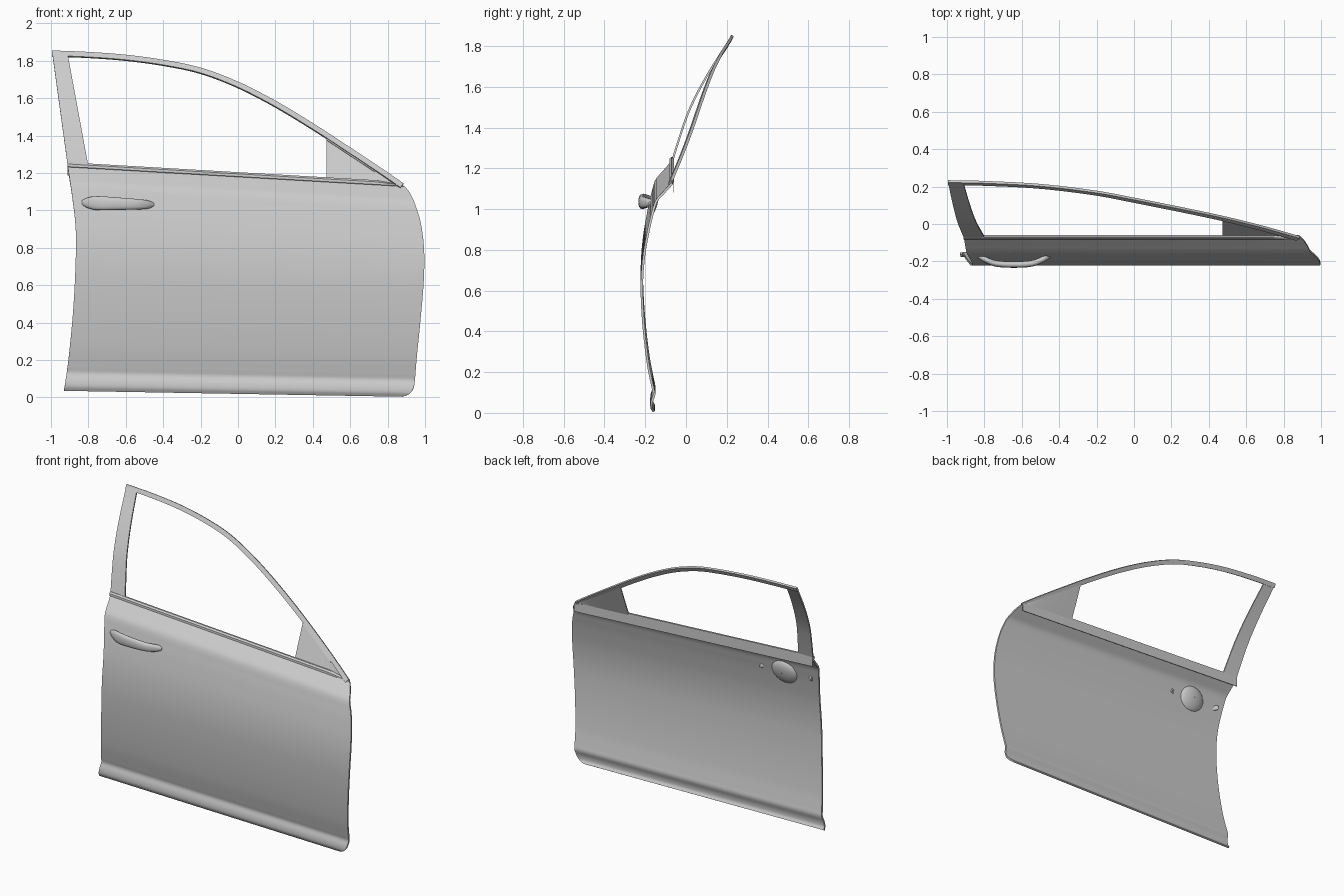
import bpy, math
from mathutils import Vector

cube = bpy.data.objects.get("Cube")
if cube:
    bpy.data.objects.remove(cube)

paint = bpy.data.materials.new("light_grey_paint")
paint.use_nodes = True
GREY = (0.6, 0.6, 0.6, 1)
paint.diffuse_color = GREY
paint.node_tree.nodes["Principled BSDF"].inputs["Base Color"].default_value = GREY


def smooth(points):
    """Return a smooth function through (position, value) pairs."""
    n = len(points)

    def slope(i):
        a, b = points[max(i - 1, 0)], points[min(i + 1, n - 1)]
        return (b[1] - a[1]) / (b[0] - a[0])

    def f(t):
        t = min(max(t, points[0][0]), points[-1][0])
        i = next(k for k in range(n - 1) if t <= points[k + 1][0])
        (a, p), (b, q) = points[i], points[i + 1]
        h = b - a
        s = (t - a) / h
        return (p * (1 + 2 * s) * (1 - s) ** 2 + q * s * s * (3 - 2 * s)
                + h * s * (1 - s) * (slope(i) * (1 - s) - slope(i + 1) * s))
    return f


def lerp(a, b, t):
    return a + (b - a) * t


def apply_modifiers(ob):
    bpy.context.view_layer.objects.active = ob
    for m in list(ob.modifiers):
        bpy.ops.object.modifier_apply(modifier=m.name)


def sheet(name, rows, thickness=0, offset=0, loop=False, caps=False):
    """Grid of points turned into a surface, optionally thickened."""
    n = len(rows[0])
    faces = []
    for r in range(len(rows) - 1):
        for c in range(n if loop else n - 1):
            d = (c + 1) % n
            faces.append((r * n + c, r * n + d, (r + 1) * n + d, (r + 1) * n + c))
    if caps:
        faces.append(tuple(reversed(range(n))))
        faces.append(tuple(range((len(rows) - 1) * n, len(rows) * n)))
    mesh = bpy.data.meshes.new(name)
    mesh.from_pydata([p for row in rows for p in row], [], faces)
    ob = bpy.data.objects.new(name, mesh)
    bpy.context.collection.objects.link(ob)
    mesh.materials.append(paint)
    if thickness:
        m = ob.modifiers.new("thickness", 'SOLIDIFY')
        m.thickness, m.offset = thickness, offset
        apply_modifiers(ob)
    return ob


def shade(ob, angle=35):
    bpy.ops.object.select_all(action='DESELECT')
    ob.select_set(True)
    bpy.context.view_layer.objects.active = ob
    bpy.ops.object.shade_smooth_by_angle(angle=math.radians(angle))


# Door skin: side profile plus the outlines of both edges, by height fraction
def bottom(x):
    return 0.035 - 0.0175 * (x + 0.93)


def belt(x):
    return 1.235 - 0.058 * (x + 0.91)


depth = smooth([(0, -.163), (.02, -.175), (.05, -.173), (.08, -.162), (.1, -.167),
                (.2, -.19), (.35, -.211), (.5, -.222), (.6, -.221), (.7, -.21),
                (.8, -.189), (.87, -.17), (.925, -.15), (.96, -.115), (1, -.072)])
rear_edge = smooth([(0, -.93), (.15, -.905), (.4, -.878), (.65, -.866),
                    (.75, -.87), (.87, -.887), (1, -.91)])
front_edge = smooth([(0, .88), (.01, .91), (.03, .932), (.06, .943), (.18, .955),
                     (.36, .975), (.55, .993), (.7, .995), (.83, .977),
                     (.92, .945), (.97, .918), (1, .89)])


def skin_y(x, z):
    return depth((z - bottom(x)) / (belt(x) - bottom(x)))


heights = [0, .004, .008, .014] + [.02 + .01 * i for i in range(99)]
skin_rows = []
for v in heights:
    row = []
    for i in range(25):
        x = lerp(rear_edge(v), front_edge(v), i / 24)
        row.append((x, depth(v), lerp(bottom(x), belt(x), v)))
    skin_rows.append(row)
skin = sheet("door_skin", skin_rows, 0.012, -1)

# Opening behind the handle
CX, CZ, RX, RZ = -0.625, 1.033, 0.097, 0.083


def ellipse(r, y=None, bulge=0.0, n=40):
    ring = []
    for k in range(n):
        a = math.tau * k / n
        x, z = CX + RX * r * math.cos(a), CZ + RZ * r * math.sin(a)
        ring.append((x, skin_y(x, z) + bulge if y is None else y, z))
    return ring


cutter = sheet("handle_cutter", [ellipse(1, -0.4), ellipse(1, 0.1)], loop=True, caps=True)
cut = skin.modifiers.new("opening", 'BOOLEAN')
cut.operation, cut.object, cut.solver = 'DIFFERENCE', cutter, 'EXACT'
apply_modifiers(skin)
bpy.data.objects.remove(cutter)
shade(skin)

# Rounded cup behind the handle
cup_rows = []
for i in range(12):
    a = math.pi / 2 * i / 11
    cup_rows.append(ellipse(max(math.cos(a), 0.01) * 1.005, None, 0.04 * math.sin(a)))
shade(sheet("handle_cup", cup_rows, loop=True, caps=False), 60)

# Handle: rounded sections along a shallow bow
handle_y = smooth([(0, -.165), (.1, -.19), (.25, -.211), (.5, -.217),
                   (.75, -.211), (.9, -.19), (1, -.165)])
handle_high = smooth([(0, .014), (.1, .03), (.22, .037), (.5, .033), (.8, .027), (.93, .021), (1, .01)])
handle_rows = []
for i in range(29):
    t = i / 28
    ring = []
    for k in range(16):
        a = math.tau * k / 16
        c, s = math.cos(a), math.sin(a)
        ring.append((lerp(-.835, -.45, t), handle_y(t) + 0.017 * math.copysign(abs(c) ** .8, c),
                     lerp(1.041, 1.03, t) + handle_high(t) * math.copysign(abs(s) ** .8, s)))
    handle_rows.append(ring)
shade(sheet("door_handle", handle_rows, loop=True, caps=True), 40)

# Belt moulding along the window sill
sill = [(-.07, -.004), (-.08, .0), (-.079, .012), (-.07, .02), (-.06, .02), (-.06, -.05)]
sill_rows = []
for i in range(25):
    x = lerp(-.912, .885, i / 24)
    drop = min(1, (0.89 - x) / 0.15)
    sill_rows.append([(x, y, belt(x) + z * (drop if z > 0 else 1)) for y, z in sill])
shade(sheet("belt_moulding", sill_rows, 0.004), 30)

# Roof rail sweeping down to the front of the belt
rail_z = smooth([(-1, 1.852), (-.8, 1.844), (-.6, 1.829), (-.4, 1.802), (-.2, 1.76),
                 (0, 1.685), (.2, 1.583), (.4, 1.463), (.6, 1.333), (.8, 1.2), (.89, 1.137)])
rail_y = smooth([(-1, .228), (-.8, .224), (-.5, .208), (-.2, .172), (0, .135),
                 (.3, .075), (.5, .032), (.7, -.018), (.89, -.072)])


def rail_point(x, inset):
    d = 0.005
    along = Vector((2 * d, 0, rail_z(x + d) - rail_z(x - d))).normalized()
    return (x - inset * -along.z, rail_y(x) - inset * 0.5, rail_z(x) - inset * along.x)


rail_rows = []
for i in range(49):
    x = lerp(-.994, .884, i / 48)
    rail_rows.append([rail_point(x, w) for w in (0, .013, .027)])
shade(sheet("roof_rail", rail_rows, 0.014), 35)

# Rear pillar of the window frame
lean = smooth([(0, -.068), (.2, -.03), (.43, .02), (.7, .105), (1, .22)])
pillar_rows = []
for i in range(17):
    t = i / 16
    z = lerp(1.235, 1.84, t)
    pillar_rows.append([(lerp(lerp(-.91, -.993, t), lerp(-.80, -.912, t), c / 3), lean(t), z)
                        for c in range(4)])
shade(sheet("rear_pillar", pillar_rows, 0.01), 35)

# Filler panel in the front corner of the window
corner_rows = []
for i in range(17):
    x = lerp(.472, .875, i / 16)
    low, high = belt(x), rail_z(x) - 0.015
    corner_rows.append([(x, lerp(-.066, rail_y(x) - .005, j / 4), lerp(low, max(high, low), j / 4))
                        for j in range(5)])
shade(sheet("front_corner_panel", corner_rows, 0.006), 35)

# Slim seal along the filler panel
seal_rows = []
for i in range(9):
    x = lerp(.475, .73, i / 8)
    y, z = rail_y(x), rail_z(x)
    seal_rows.append([(x, y - .012, z - .03), (x, y - .019, z - .042)])
shade(sheet("corner_seal", seal_rows, 0.008), 35)
